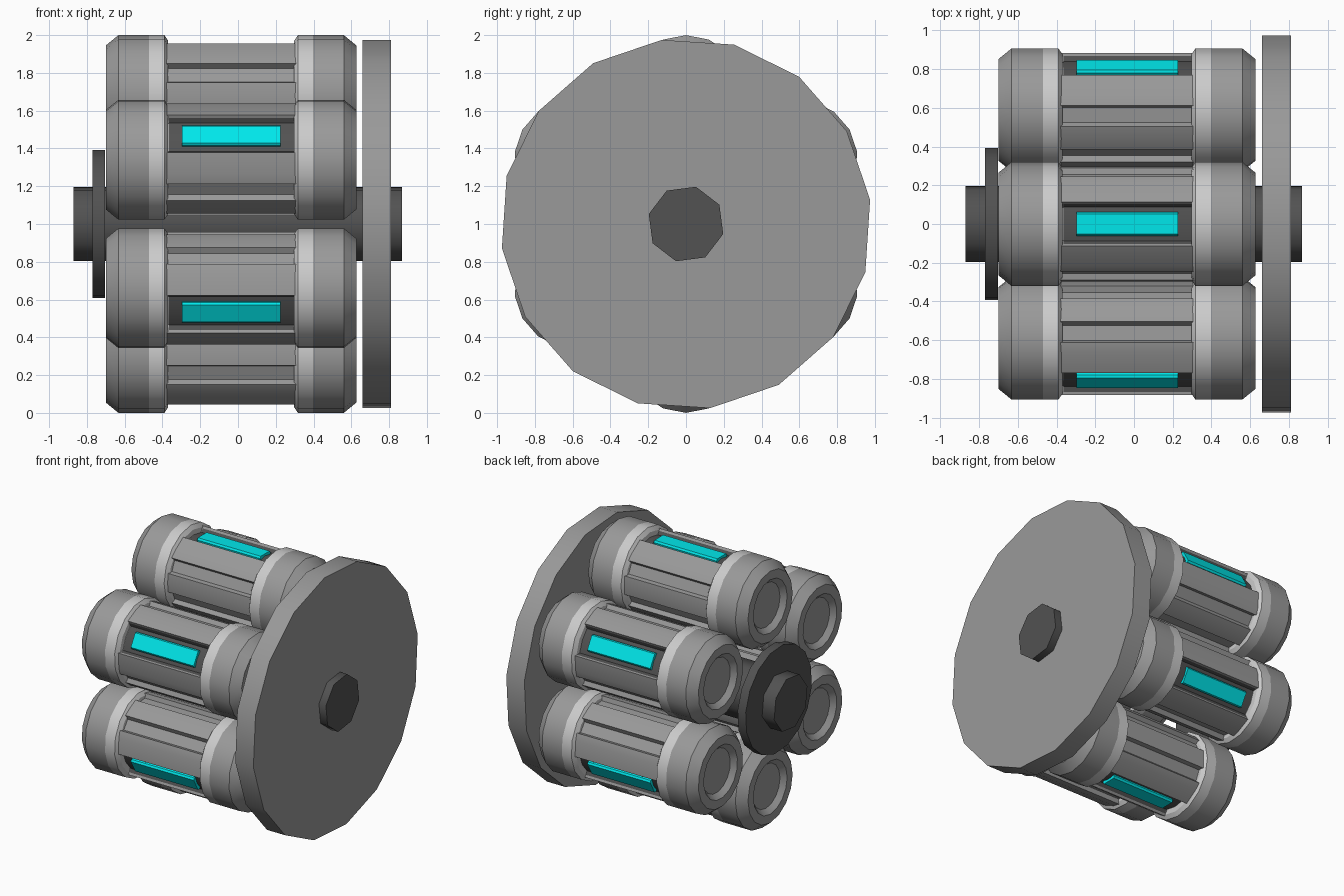
import bpy, bmesh
from math import sin, cos, radians

if "Cube" in bpy.data.objects:
    bpy.data.objects.remove(bpy.data.objects["Cube"])

RING_R = 0.68      # distance of canister axes from the axle
AXIS_Z = 1.0

def material(name, g):
    m = bpy.data.materials.new(name)
    m.diffuse_color = (*g, 1)
    m.use_nodes = True
    m.node_tree.nodes["Principled BSDF"].inputs["Base Color"].default_value = m.diffuse_color
    return m

def loft(name, rings, mat, centre=(0.0, AXIS_Z), smooth=None):
    """rings: list of (x, [(angle, radius), ...]) swept along x, closed by end faces."""
    bm = bmesh.new()
    loops = [[bm.verts.new((x, centre[0] + r * cos(radians(a)), centre[1] + r * sin(radians(a))))
              for a, r in section] for x, section in rings]
    n = len(loops[0])
    for p, q in zip(loops, loops[1:]):
        for i in range(n):
            j = (i + 1) % n
            bm.faces.new((p[i], p[j], q[j], q[i]))
    bm.faces.new(loops[0])
    bm.faces.new(loops[-1])
    bmesh.ops.recalc_face_normals(bm, faces=bm.faces)
    me = bpy.data.meshes.new(name)
    bm.to_mesh(me)
    bm.free()
    ob = bpy.data.objects.new(name, me)
    bpy.context.collection.objects.link(ob)
    me.materials.append(mat)
    if smooth:
        bpy.ops.object.select_all(action='DESELECT')
        ob.select_set(True)
        bpy.context.view_layer.objects.active = ob
        bpy.ops.object.shade_smooth_by_angle(angle=radians(smooth))
    return ob

def lathe(name, profile, sides, phase, mat, centre=(0.0, AXIS_Z), smooth=30):
    """profile: list of (x, radius) turned around an axis parallel to x."""
    return loft(name, [(x, [(phase + 360 * i / sides, r) for i in range(sides)])
                       for x, r in profile], mat, centre, smooth)

dark = material("dark_metal", (0.085, 0.085, 0.085))
grey = material("grey_metal", (0.32, 0.32, 0.32))
light = material("light_metal", (0.75, 0.75, 0.75))
cyan = material("cyan_glow", (0.0, 0.8, 0.83))

# axle, big end plate and small retaining disc
lathe("axle", [(-0.87, 0.204), (0.868, 0.204)], 8, 30, dark, smooth=50)
lathe("end_plate", [(0.66, 0.983), (0.81, 0.983)], 16, 7.5, grey)
lathe("retaining_disc", [(-0.77, 0.395), (-0.703, 0.395)], 16, 7.5, dark)

# ribbed barrel cross-section: one quarter as (angle, radius), then mirrored twice
HI, GROOVE, RECESS = 0.298, 0.265, 0.25
quarter = [(20, RECESS), (22.5, HI), (45, HI), (55.5, HI), (57, GROOVE), (74, GROOVE),
           (76.5, HI), (90, HI)]
half = quarter + [(180 - a, r) for a, r in reversed(quarter[:-1])]
barrel = ([(0, RECESS)] + half + [(180, RECESS)]
          + [(360 - a, r) for a, r in reversed(half)])

# dark lining of the outward recess (floor and both walls)
lining = [(-22.4, 0.294), (-20, 0.253), (0, 0.253), (20, 0.253), (22.4, 0.294),
          (22.4, 0.235), (-22.4, 0.235)]

# glowing strip with chamfered top
strip = [(-13.5, 0.236), (-13.5, 0.262), (-11, 0.274), (11, 0.274), (13.5, 0.262), (13.5, 0.236)]

# end cap and band profiles as (distance inward from the end, radius)
cap = [(0.035, 0.165), (0.0, 0.2), (0.0, 0.265), (0.067, 0.32), (0.23, 0.32)]
band = [(0.23, 0.32), (0.31, 0.32), (0.33, 0.29), (0.33, 0.24)]

def turned(section, ang, x0, x1):
    return [(x, [(a + ang, r) for a, r in section]) for x in (x0, x1)]

for k in range(6):
    ang = 30 + 60 * k
    c = (RING_R * cos(radians(ang)), AXIS_Z + RING_R * sin(radians(ang)))

    loft(f"canister_barrel_{k}", turned(barrel, ang, -0.38, 0.306), grey, c, 30)
    loft(f"recess_lining_{k}", turned(lining, ang, -0.365, 0.296), dark, c, 30)
    loft(f"glow_strip_{k}", turned(strip, ang, -0.297, 0.226), cyan, c)

    # caps and pale bands at both ends
    for side, end, d in (("left", -0.70, 1), ("right", 0.627, -1)):
        lathe(f"canister_cap_{side}_{k}", [(end + d * t, r) for t, r in cap], 16, ang, grey, c)
        lathe(f"canister_band_{side}_{k}", [(end + d * t, r) for t, r in band], 16, ang, light, c)
